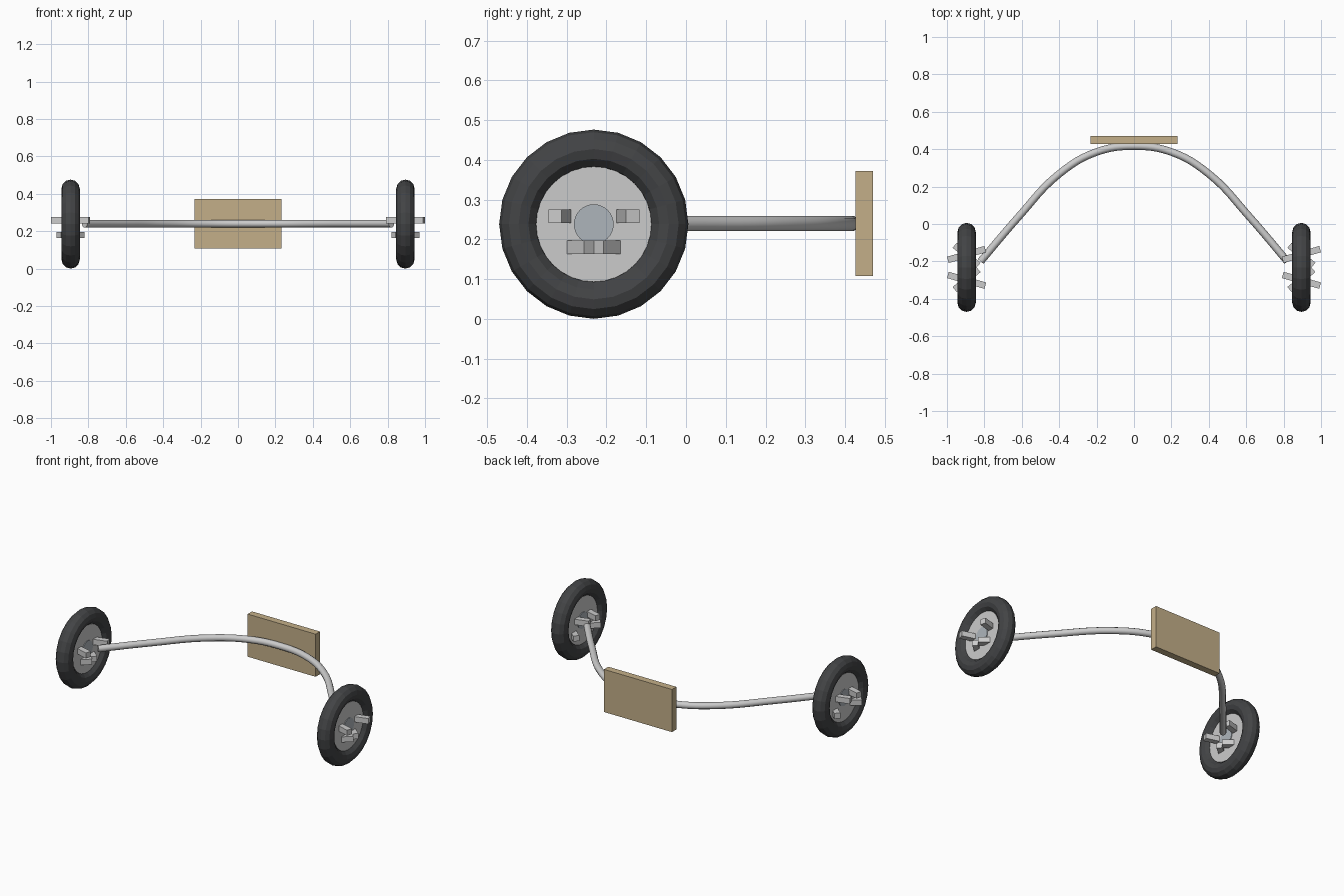
import bpy
from math import radians, pi

if "Cube" in bpy.data.objects:
    bpy.data.objects.remove(bpy.data.objects["Cube"])

AXLE_Z, AXLE_X, AXLE_Y = 0.238, 0.895, -0.232


def material(name, rgb):
    m = bpy.data.materials.new(name)
    m.diffuse_color = (*rgb, 1)
    m.use_nodes = True
    m.node_tree.nodes["Principled BSDF"].inputs["Base Color"].default_value = m.diffuse_color
    return m


rubber = material("rubber", (0.055, 0.057, 0.06))
wood = material("wood", (0.55, 0.43, 0.25))
hub_steel = material("hub_steel", (0.42, 0.46, 0.5))


def finish(name, mat=None):
    o = bpy.context.object
    o.name = name
    if mat:
        o.data.materials.append(mat)
    return o


def box(name, loc, size, angle=0, mat=None):
    bpy.ops.mesh.primitive_cube_add(size=1, location=loc, rotation=(0, 0, angle))
    o = finish(name, mat)
    o.scale = size
    return o


def disc(name, loc, radius, depth, mat=None):
    bpy.ops.mesh.primitive_cylinder_add(vertices=32, radius=radius, depth=depth,
                                        location=loc, rotation=(0, pi / 2, 0))
    finish(name, mat)
    bpy.ops.object.shade_smooth_by_angle()


# Wheels: the right one is a shifted copy of the left one, not a mirror
for side, x in (("left", -AXLE_X), ("right", AXLE_X)):
    c = (x, AXLE_Y, AXLE_Z)
    bpy.ops.mesh.primitive_torus_add(major_radius=0.189, minor_radius=0.049,
                                     major_segments=24, minor_segments=12,
                                     location=c, rotation=(0, pi / 2, 0))
    finish(side + "_tire", rubber)
    disc(side + "_rim", c, 0.145, 0.048)
    disc(side + "_hub", c, 0.05, 0.056, hub_steel)
    # Upper and lower pairs of splayed bars through the rim
    for s in (1, -1):
        box(side + "_upper_bar", (x, AXLE_Y + s * 0.069, AXLE_Z + 0.02),
            (0.208, 0.035, 0.034), s * radians(16))
        box(side + "_lower_bar", (x, AXLE_Y + s * 0.065, AXLE_Z - 0.058),
            (0.166, 0.035, 0.034), -s * radians(40))

# Bent axle tube
half = [(0.82, -0.2), (0.62, 0.035), (0.4, 0.268), (0.2, 0.385)]
path = [(-x, y) for x, y in half] + [(0, 0.416)] + half[::-1]
curve = bpy.data.curves.new("axle_tube", 'CURVE')
curve.dimensions = '3D'
curve.bevel_depth = 0.02
curve.bevel_resolution = 3
curve.resolution_u = 6
curve.use_fill_caps = True
spline = curve.splines.new('BEZIER')
spline.bezier_points.add(len(path) - 1)
for p, (x, y) in zip(spline.bezier_points, path):
    p.co = (x, y, AXLE_Z + 0.002)
    p.handle_left_type = p.handle_right_type = 'AUTO'
tube = bpy.data.objects.new("axle_tube", curve)
bpy.context.collection.objects.link(tube)

# Rear mounting board
box("rear_board", (0, 0.4485, AXLE_Z + 0.002), (0.466, 0.043, 0.264), mat=wood)
